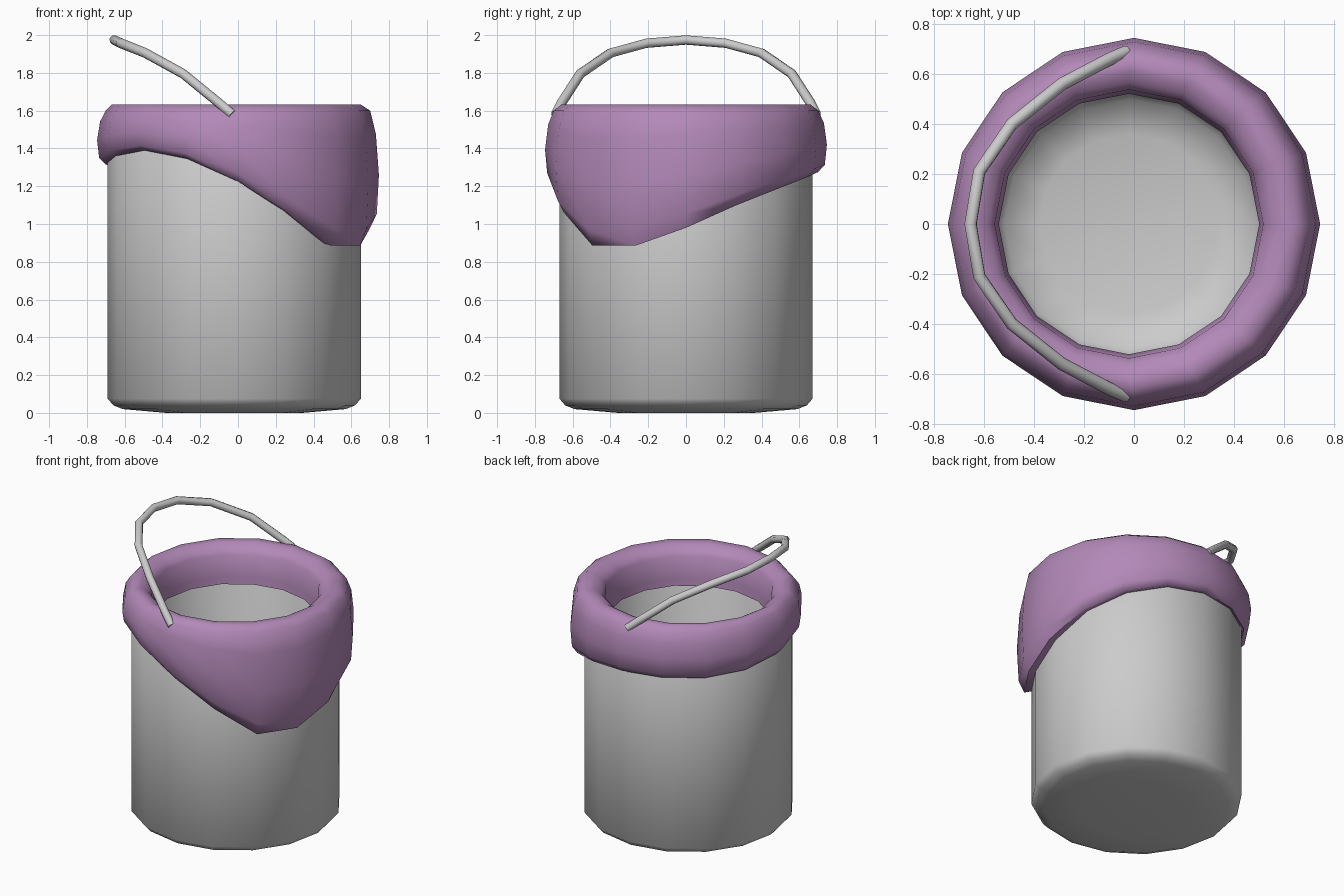
import bpy, bmesh
from math import cos, sin, pi

if "Cube" in bpy.data.objects:
    bpy.data.objects.remove(bpy.data.objects["Cube"])

SIDES = 16
CX = -0.02          # bucket axis


def finish(name, bm, color=None, angle=1.0):
    bmesh.ops.remove_doubles(bm, verts=bm.verts, dist=1e-5)
    bmesh.ops.recalc_face_normals(bm, faces=bm.faces)
    me = bpy.data.meshes.new(name)
    bm.to_mesh(me)
    bm.free()
    ob = bpy.data.objects.new(name, me)
    bpy.context.collection.objects.link(ob)
    if color:
        mat = bpy.data.materials.new(name + "_color")
        mat.diffuse_color = color
        mat.use_nodes = True
        mat.node_tree.nodes["Principled BSDF"].inputs["Base Color"].default_value = mat.diffuse_color
        me.materials.append(mat)
    bpy.ops.object.select_all(action='DESELECT')
    bpy.context.view_layer.objects.active = ob
    ob.select_set(True)
    bpy.ops.object.shade_smooth_by_angle(angle=angle)
    return ob


def lathe(profile_at, closed):
    """Revolve a profile; profile_at(k) gives (centre x, r, z) points for side k."""
    bm = bmesh.new()
    rings = []
    for k in range(SIDES):
        a = 2 * pi * k / SIDES
        rings.append([bm.verts.new((cx + r * cos(a), r * sin(a), z))
                      for cx, r, z in profile_at(k)])
    n = len(rings[0])
    for k in range(SIDES):
        p, q = rings[k], rings[(k + 1) % SIDES]
        for i in range(n if closed else n - 1):
            j = (i + 1) % n
            bm.faces.new((p[i], q[i], q[j], p[j]))
    if not closed:
        bm.faces.new([r[0] for r in rings])
        bm.faces.new([r[-1] for r in rings])
    return bm


# Thick-walled bucket with a rounded bottom
wall = [(.36, 0), (.59, .02), (.64, .04), (.67, .075), (.67, 1.56),
        (.64, 1.59), (.57, 1.58), (.545, 1.54), (.545, .26), (.50, .17), (.36, .13)]
finish("bucket", lathe(lambda k: [(CX, r, z) for r, z in wall], False), angle=1.2)

# Paint spilling over the rim: lower edge height for each side
drip = [.98, 1.10, 1.19, 1.25, 1.275, 1.28, 1.28, 1.29,
        1.315, 1.36, 1.39, 1.345, 1.225, 1.06, .885, .885]
inner = [(.55, 1.37), (.522, 1.37), (.527, 1.42), (.538, 1.57), (.565, 1.60), (.61, 1.628)]
outer = [(.73, .2), (.746, .55), (.735, .88), (.70, 1.0)]


def paint_profile(k):
    low = drip[k]
    pts = [(CX, r, z) for r, z in inner]
    pts += [(-.01, .66, 1.632), (0, .70, 1.60)]
    pts += [(0, r, 1.60 - (1.60 - low) * f) for r, f in outer]
    pts += [(CX, .66, low + .015), (CX, .65, 1.45)]
    return pts


finish("paint", lathe(paint_profile, True), (.45, .25, .48, 1), angle=1.2)

# Tilted wire handle
half = [(-.03, .69, 1.58), (-.10, .66, 1.64), (-.29, .56, 1.795),
        (-.49, .40, 1.905), (-.62, .21, 1.957)]
path = half + [(-.655, 0, 1.974)] + [(x, -y, z) for x, y, z in reversed(half)]
curve = bpy.data.curves.new("handle_path", 'CURVE')
curve.dimensions = '3D'
curve.bevel_depth = .026
curve.bevel_resolution = 2
curve.use_fill_caps = True
spline = curve.splines.new('POLY')
spline.points.add(len(path) - 1)
for p, co in zip(spline.points, path):
    p.co = (*co, 1)
tmp = bpy.data.objects.new("handle_path", curve)
bpy.context.collection.objects.link(tmp)
bpy.context.view_layer.update()
bm = bmesh.new()
bm.from_mesh(tmp.to_mesh())
tmp.to_mesh_clear()
bpy.data.objects.remove(tmp)
finish("handle", bm)
